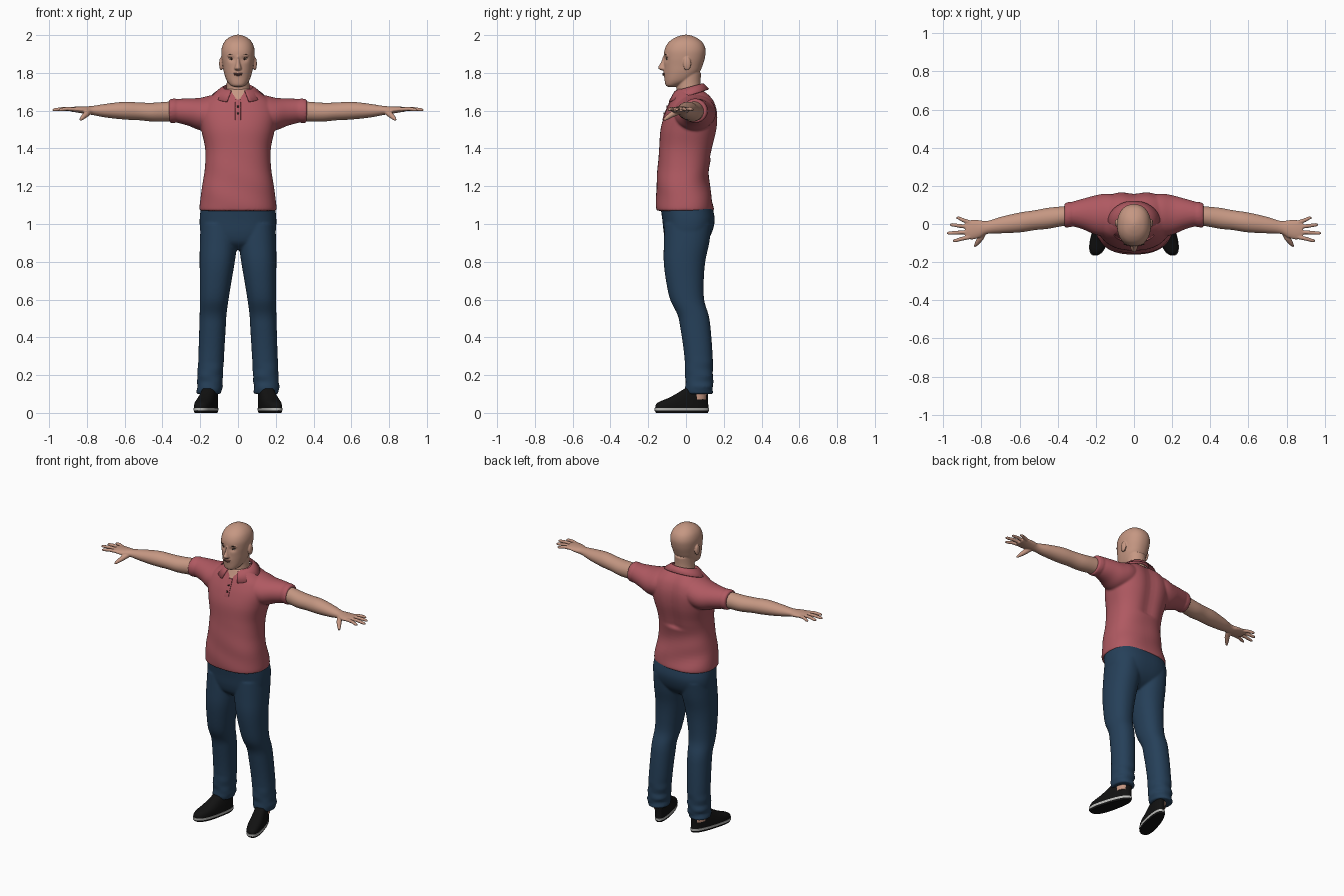
import bpy, bmesh
from math import sin, cos, pi, radians, exp, copysign

cube = bpy.data.objects.get("Cube")
if cube:
    bpy.data.objects.remove(cube)


def material(name, r, g, b):
    m = bpy.data.materials.new(name)
    m.use_nodes = True
    m.diffuse_color = (r, g, b, 1)
    bsdf = next(n for n in m.node_tree.nodes if n.type == 'BSDF_PRINCIPLED')
    bsdf.inputs["Base Color"].default_value = (r, g, b, 1)
    bsdf.inputs["Roughness"].default_value = 0.8
    return m


SKIN = material("skin", .56, .31, .225)
SHIRT = material("rose_shirt", .43, .1, .12)
JEANS = material("blue_denim", .019, .051, .1)
BLACK = material("black_shoe", .006, .006, .006)
WHITE = material("pale_rubber", .5, .5, .48)
DARK = material("dark_brown", .03, .017, .012)
LIP = material("lip", .33, .14, .11)
EYE = material("eye_white", .5, .47, .44)


def activate(ob):
    bpy.ops.object.select_all(action='DESELECT')
    ob.select_set(True)
    bpy.context.view_layer.objects.active = ob


def finish(name, bm, mat, angle=50):
    bmesh.ops.recalc_face_normals(bm, faces=bm.faces)
    me = bpy.data.meshes.new(name)
    bm.to_mesh(me)
    bm.free()
    me.materials.append(mat)
    ob = bpy.data.objects.new(name, me)
    bpy.context.collection.objects.link(ob)
    activate(ob)
    bpy.ops.object.shade_smooth_by_angle(angle=radians(angle))
    return ob


def spline(rows, steps):
    """Smoothly interpolate between cross-sections."""
    out = []
    for i in range(len(rows) - 1):
        quad = zip(rows[max(i - 1, 0)], rows[i], rows[i + 1], rows[min(i + 2, len(rows) - 1)])
        quad = list(quad)
        for k in range(steps):
            t = k / steps
            out.append([b + .5 * t * (c - a + t * (2 * a - 5 * b + 4 * c - d + t * (3 * (b - c) + d - a)))
                        for a, b, c, d in quad])
    return out + [rows[-1]]


def loft(name, rows, mat, axis='z', power=2.0, n=40, steps=5, warp=None):
    """Rows are position, two centre values and two radii."""
    bm = bmesh.new()
    rings = []
    for t, c1, c2, r1, r2 in spline(rows, steps):
        ring = []
        for k in range(n):
            a = 2 * pi * k / n
            u = c1 + r1 * copysign(abs(cos(a)) ** (2 / power), cos(a))
            v = c2 + r2 * copysign(abs(sin(a)) ** (2 / power), sin(a))
            p = (u, v, t) if axis == 'z' else (t, u, v)
            ring.append(bm.verts.new(warp(*p) if warp else p))
        rings.append(ring)
    for lo, hi in zip(rings, rings[1:]):
        for k in range(n):
            bm.faces.new((lo[k], lo[k - 1], hi[k - 1], hi[k]))
    bm.faces.new(rings[0])
    bm.faces.new(rings[-1])
    return finish(name, bm, mat)


def front_back(rows):
    """Turn height, half width, front y and back y into loft rows."""
    return [(z, 0, (f + b) / 2, w, (b - f) / 2) for z, w, f, b in rows]


def ellipsoid(name, centre, radii, mat):
    bm = bmesh.new()
    bmesh.ops.create_uvsphere(bm, u_segments=20, v_segments=12, radius=1)
    bmesh.ops.scale(bm, vec=radii, verts=bm.verts)
    bmesh.ops.translate(bm, vec=centre, verts=bm.verts)
    return finish(name, bm, mat)


def tube(name, points, mat):
    """Tapered finger; each point is x, y, z, radius."""
    cu = bpy.data.curves.new(name, 'CURVE')
    cu.dimensions = '3D'
    cu.bevel_depth, cu.bevel_resolution, cu.use_fill_caps = 1, 4, True
    sp = cu.splines.new('POLY')
    sp.points.add(len(points) - 1)
    for p, (x, y, z, r) in zip(sp.points, points):
        p.co, p.radius = (x, y, z, 1), r
    cu.materials.append(mat)
    ob = bpy.data.objects.new(name, cu)
    bpy.context.collection.objects.link(ob)
    activate(ob)
    bpy.ops.object.convert(target='MESH')
    return bpy.context.object


def merge(name, parts, voxel, smoothing):
    """Fuse overlapping parts into one smooth skin."""
    activate(parts[0])
    for p in parts:
        p.select_set(True)
    bpy.ops.object.join()
    ob = bpy.context.object
    ob.name = ob.data.name = name
    rm = ob.modifiers.new("fuse", 'REMESH')
    rm.mode, rm.voxel_size, rm.use_smooth_shade = 'VOXEL', voxel, True
    sm = ob.modifiers.new("relax", 'SMOOTH')
    sm.iterations, sm.factor = smoothing, .5
    bpy.ops.object.convert(target='MESH')
    return bpy.context.object


SIDES = (("left", 1), ("right", -1))


# Shirt: torso and sleeves
def cloth(x, y, z):
    low = max(0, min(1, (1.42 - z) * 4))
    y += .004 * low * sin(38 * z + 14 * x) * (1 if y > 0 else .5)
    if y > 0 and z > 1.35:
        y -= .015 * exp(-(x / .05) ** 2)
    return x, y, z


parts = [loft("torso", front_back([
    (1.07, .203, -.155, .148), (1.1, .203, -.158, .146), (1.2, .19, -.157, .125),
    (1.3, .175, -.15, .124), (1.4, .174, -.142, .145), (1.5, .195, -.135, .168),
    (1.58, .207, -.113, .172), (1.64, .188, -.087, .158), (1.68, .14, -.066, .132),
    (1.715, .085, -.05, .09)]), SHIRT, power=2.4, n=64, warp=cloth)]
for side, s in SIDES:
    parts.append(loft("sleeve", [(s * x, y, z, ry, rz) for x, y, z, ry, rz in [
        (.06, .045, 1.6, .1, .088), (.14, .047, 1.59, .112, .092), (.2, .047, 1.582, .104, .086),
        (.26, .052, 1.592, .083, .073), (.31, .053, 1.598, .068, .065),
        (.33, .05, 1.6, .064, .062), (.335, .05, 1.6, .067, .065), (.365, .045, 1.598, .064, .062)]],
        SHIRT, axis='x'))
shirt = merge("polo_shirt", parts, .006, 6)
shirt.data.materials.append(SKIN)
for f in shirt.data.polygons:
    x, y, z = f.center
    f.material_index = int(y < .01 and z > 1.65 and abs(x) < (z - 1.65) * .75)

# Folded collar
bm = bmesh.new()
rows = []
for i in range(41):
    a = radians(-155 + 310 * i / 40)
    fold = 1.725 + .02 * cos(a)
    drop = .03 + .015 * (1 - cos(a))
    rows.append([bm.verts.new(p) for p in (
        (.075 * sin(a), .015 + .07 * cos(a), fold - .025),
        (.079 * sin(a), .015 + .075 * cos(a), fold),
        (.09 * sin(a), .014 + .084 * cos(a), fold - .005),
        (.138 * sin(a), .01 + .112 * cos(a), fold - drop))])
for p, q in zip(rows, rows[1:]):
    for k in range(3):
        bm.faces.new((p[k], q[k], q[k + 1], p[k + 1]))
collar = finish("collar", bm, SHIRT)
collar.modifiers.new("thickness", 'SOLIDIFY').thickness = .005

# Button placket
loft("placket", [(1.55, 0, -.12, .015, .005), (1.58, 0, -.112, .015, .005),
                 (1.64, 0, -.086, .015, .005), (1.66, 0, -.077, .012, .005)], SHIRT, power=5)
for i, (z, y) in enumerate([(1.622, -.1), (1.585, -.115)]):
    ellipsoid(f"button_{i + 1}", (0, y, z), (.006, .004, .006), DARK)


# Jeans: hips and legs
def denim(x, y, z):
    k = .004 * max(0, min(1, (.3 - z) * 8))
    return x + k * sin(95 * z + 9 * y), y + k * sin(110 * z + 20 * x), z


parts = [loft("hips", front_back([
    (.865, .07, -.06, .05), (.9, .16, -.1, .1), (.95, .196, -.117, .135), (1.02, .203, -.125, .152),
    (1.09, .196, -.135, .14)]), JEANS, power=2.5, n=56)]
for side, s in SIDES:
    parts.append(loft("leg", [(z, s * x, y, rx, ry) for z, x, y, rx, ry in [
        (.1, .152, .07, .064, .07), (.14, .15, .07, .067, .073), (.3, .142, .066, .068, .075),
        (.45, .135, .05, .07, .08), (.52, .132, .037, .071, .082), (.6, .126, .006, .076, .09),
        (.7, .118, -.006, .084, .1), (.8, .11, -.008, .093, .11), (.9, .103, .003, .099, .12),
        (1.0, .1, .012, .098, .125)]], JEANS, power=2.2, warp=denim))
merge("jeans", parts, .007, 4)

# Arms and hands
for side, s in SIDES:
    parts = [loft("arm", [(s * x, y, z, ry, rz) for x, y, z, ry, rz in [
        (.3, .05, 1.6, .05, .052), (.38, .04, 1.595, .052, .052), (.45, .03, 1.592, .055, .05),
        (.52, .02, 1.596, .052, .047), (.6, .008, 1.6, .052, .047), (.7, -.006, 1.6, .043, .036),
        (.77, -.018, 1.601, .034, .024), (.81, -.026, 1.603, .046, .02),
        (.85, -.03, 1.606, .051, .016), (.885, -.03, 1.607, .045, .012)]], SKIN, axis='x')]
    for y0, x1, y1 in [(-.068, .95, -.088), (-.042, .982, -.048), (-.016, .967, -.004), (.008, .932, .032)]:
        xm, ym = (.86 + x1) / 2, (y0 + y1) / 2
        parts.append(tube("finger", [(s * .86, y0, 1.607, .011), (s * xm, ym, 1.61, .0105),
                                     (s * (x1 - .012), y1, 1.605, .009), (s * x1, y1, 1.603, .005)], SKIN))
    parts.append(tube("thumb", [(s * .785, -.035, 1.597, .017), (s * .805, -.075, 1.58, .016),
                                (s * .823, -.1, 1.563, .012), (s * .836, -.118, 1.55, .006)], SKIN))
    merge(side + "_arm", parts, .004, 3)


# Head, neck, nose and ears
def face(x, y, z):
    if y < 0:
        y += .009 * exp(-((abs(x) - .034) / .018) ** 2 - ((z - 1.873) / .013) ** 2)
        y -= .006 * exp(-(x / .03) ** 2 - ((z - 1.8) / .02) ** 2)
    return x, y, z


parts = [
    loft("skull", front_back([
        (1.726, .02, -.095, -.06), (1.735, .04, -.108, -.03), (1.76, .06, -.113, .03),
        (1.8, .074, -.114, .07), (1.84, .081, -.116, .088), (1.88, .087, -.117, .1),
        (1.92, .088, -.114, .104), (1.955, .078, -.098, .092), (1.98, .058, -.07, .066),
        (1.995, .032, -.038, .036), (2.002, .008, -.01, .01)]), SKIN, power=2.2, n=64, warp=face),
    loft("neck", front_back([(1.62, .08, -.04, .1), (1.68, .067, -.05, .09), (1.74, .06, -.05, .078),
                             (1.8, .06, -.05, .08)]), SKIN),
    loft("nose", front_back([(1.89, .008, -.121, -.08), (1.86, .011, -.131, -.08),
                             (1.833, .017, -.146, -.08), (1.822, .02, -.146, -.08),
                             (1.813, .013, -.13, -.08)]), SKIN, n=24)]
for side, s in SIDES:
    parts.append(ellipsoid("ear", (s * .089, .006, 1.848), (.011, .021, .036), SKIN))
    parts.append(ellipsoid("brow_ridge", (s * .034, -.095, 1.893), (.024, .016, .008), SKIN))
merge("head", parts, .004, 3)

# Eyes, brows and mouth
for side, s in SIDES:
    ellipsoid(side + "_eye", (s * .034, -.095, 1.874), (.014, .009, .006), EYE)
    ellipsoid(side + "_iris", (s * .034, -.101, 1.874), (.006, .005, .0055), DARK)
    ellipsoid(side + "_eyelid", (s * .034, -.097, 1.88), (.016, .009, .003), DARK)
    ellipsoid(side + "_eyebrow", (s * .036, -.106, 1.896), (.018, .006, .003), DARK)
ellipsoid("upper_lip", (0, -.114, 1.797), (.024, .01, .004), LIP)
ellipsoid("lower_lip", (0, -.113, 1.789), (.02, .011, .005), LIP)
ellipsoid("mouth_line", (0, -.116, 1.7935), (.024, .0085, .0015), DARK)

# Shoes and ankles, with toes turned outward
for side, s in SIDES:
    def splay(x, y, z):
        wide = 1 - .9 * (y + .02)
        return s * (.142 + x * wide + (.07 - y) * .26), y, z

    def shoe(name, rows, mat):
        loft(f"{side}_{name}", front_back(rows), mat, power=2.5, steps=3, warp=splay)

    shoe("outsole", [(0, .044, -.158, .115), (.012, .048, -.166, .121)], BLACK)
    shoe("midsole", [(.012, .048, -.166, .121), (.026, .049, -.166, .121)], WHITE)
    shoe("upper", [(.026, .047, -.163, .119), (.042, .047, -.16, .118), (.058, .046, -.143, .117),
                   (.08, .044, -.09, .117), (.105, .041, -.045, .118), (.13, .038, -.005, .118)], BLACK)
    loft(side + "_ankle", [(.07, s * .15, .06, .034, .045), (.16, s * .15, .07, .036, .045)], SKIN)
